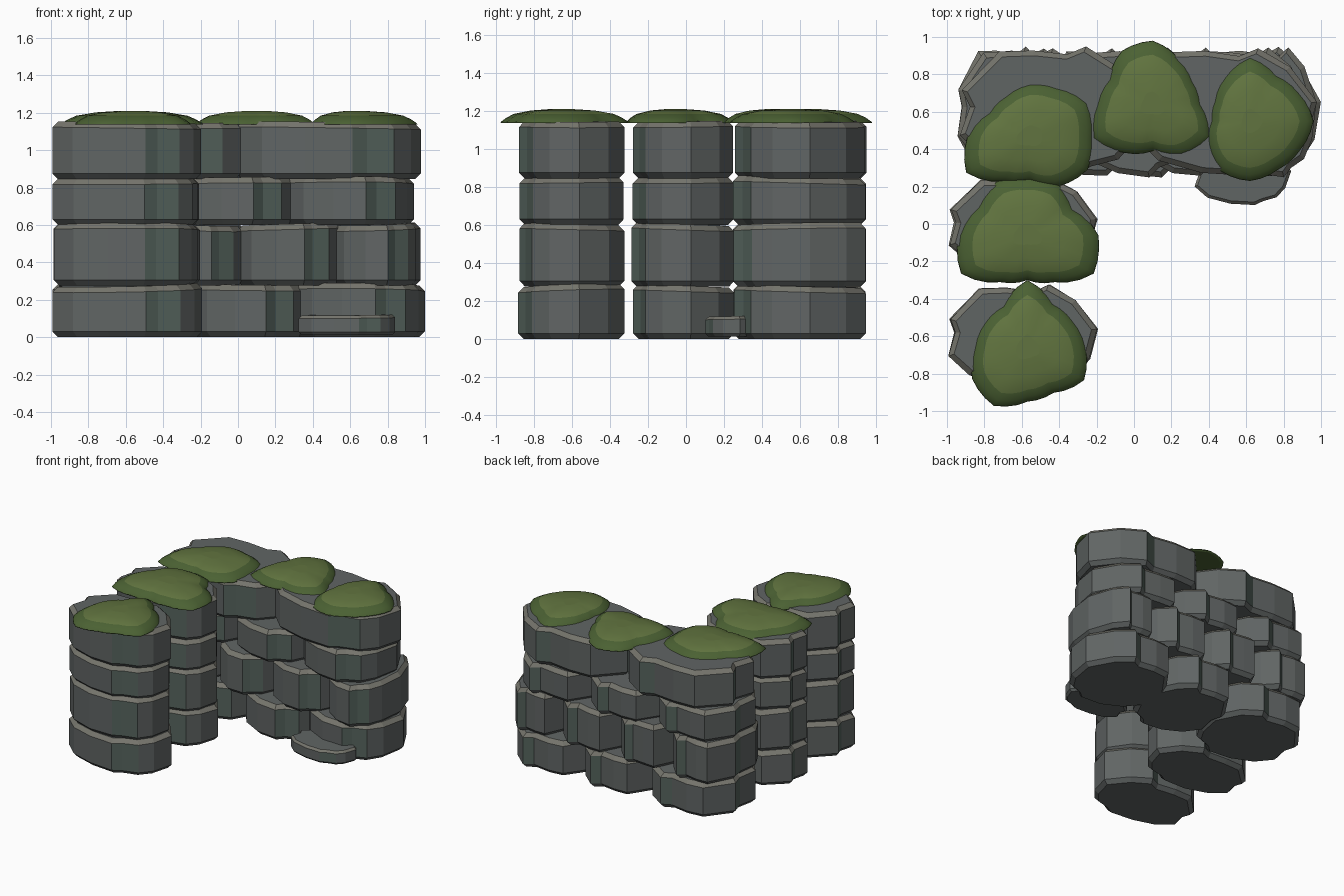
import bpy, bmesh, math, random

if "Cube" in bpy.data.objects:
    bpy.data.objects.remove(bpy.data.objects["Cube"])

random.seed(4)


def material(name, rgb):
    m = bpy.data.materials.new(name)
    m.diffuse_color = (*rgb, 1)
    m.use_nodes = True
    m.node_tree.nodes["Principled BSDF"].inputs["Base Color"].default_value = m.diffuse_color
    return m


STONE = material("stone", (0.118, 0.13, 0.128))
DAMP = material("damp_stone", (0.09, 0.125, 0.108))
WORN = material("worn_edge", (0.18, 0.178, 0.152))
MOSS = material("moss", (0.12, 0.175, 0.05))
MOSS_RIM = material("moss_rim", (0.07, 0.12, 0.033))

# Normalised plan of one rough stone, counter-clockwise from the left
PLAN = [(-1, -.37), (-.72, -.74), (-.25, -.96), (.26, -1), (.42, -.86), (.72, -.74),
        (.9, -.42), (1, .15), (.72, .70), (.36, .99), (.16, .87), (-.22, .93), (-.58, .92),
        (-.98, .34), (-.91, .08)]
DAMP_SIDES = {3, 4, 9, 13}


def loft(name, rings, mats, pick, cap_mats=(0, 0)):
    """Skin a stack of equal-length rings and cap both ends."""
    bm = bmesh.new()
    loops = [[bm.verts.new(p) for p in ring] for ring in rings]
    n = len(loops[0])
    for r in range(len(loops) - 1):
        for i in range(n):
            j = (i + 1) % n
            f = bm.faces.new((loops[r][i], loops[r][j], loops[r + 1][j], loops[r + 1][i]))
            f.material_index = pick(r, i)
    bm.faces.new(loops[0][::-1]).material_index = cap_mats[0]
    bm.faces.new(loops[-1]).material_index = cap_mats[1]
    bmesh.ops.recalc_face_normals(bm, faces=bm.faces)
    me = bpy.data.meshes.new(name)
    bm.to_mesh(me)
    bm.free()
    for m in mats:
        me.materials.append(m)
    ob = bpy.data.objects.new(name, me)
    bpy.context.collection.objects.link(ob)
    return ob


def stone(name, x0, x1, y0, y1, z0, z1, bevel=0.03, tilt=0.01):
    cx, cy, hx, hy = (x0 + x1) / 2, (y0 + y1) / 2, (x1 - x0) / 2, (y1 - y0) / 2
    plan = [(u * random.uniform(.975, 1.005), v * random.uniform(.97, 1.01)) for u, v in PLAN]
    tx, ty = random.uniform(-tilt, tilt), random.uniform(-tilt, tilt)
    rings = []
    for z, inset, top in ((z0, bevel, 0), (z0 + bevel, 0, 0), (z1 - bevel, 0, 1), (z1, bevel, 1)):
        rings.append([(cx + u * (hx - inset), cy + v * (hy - inset),
                       z + top * (tx * u + ty * v)) for u, v in plan])
    return loft(name, rings, [STONE, DAMP, WORN],
                lambda r, i: 2 if r == 2 else (1 if r == 1 and i in DAMP_SIDES else 0))


# Four courses: height range and the x spans of the back wall stones
COURSES = [
    (0.0, 0.28, [(-.95, -.19), (-.26, .39), (.29, 1.0)]),
    (0.275, 0.605, [(-.95, -.40), (-.47, .05), (-.01, .57), (.50, .98)]),
    (0.60, 0.85, [(-.95, -.26), (-.34, .33), (.25, .94)]),
    (0.845, 1.147, [(-.93, .06), (-.01, .98)]),
]
for c, (z0, z1, spans) in enumerate(COURSES, 1):
    for k, (a, b) in enumerate(spans, 1):
        stone(f"back_wall_stone_{c}_{k}", a, b, .25, .95, z0, z1)
    # Free-standing pillars on the left
    d = random.uniform(0, .02)
    stone(f"middle_pillar_stone_{c}", -1 + d, -.19 - d / 2, -.285, .258, z0, z1)
    stone(f"front_pillar_stone_{c}", -1 + d / 2, -.19 - d, -.882, -.322, z0, z1)

# Fallen slab at the foot of the wall
stone("fallen_slab", .32, .84, .10, .42, .012, .118, .016, .006)


def moss(name, cx, cy, radii):
    """Low lumpy dome with a thin drooping rim."""
    n, m = 36, len(radii)
    rad = []
    for i in range(n):
        t = i * m / n
        k, f = int(t), t - int(t)
        rad.append(radii[k % m] * (1 - f) + radii[(k + 1) % m] * f)
    profile = [(.9, 1.14), (1, 1.136), (.99, 1.143), (.9, 1.164), (.78, 1.184),
               (.5, 1.202), (.2, 1.209)]
    rings = [[(cx + s * rad[i] * math.cos(math.tau * i / n),
               cy + s * rad[i] * math.sin(math.tau * i / n), z) for i in range(n)]
             for s, z in profile]
    ob = loft(name, rings, [MOSS, MOSS_RIM], lambda r, i: 0 if r >= 4 else 1, (1, 0))
    for p in ob.data.polygons:
        p.use_smooth = len(p.vertices) == 4
    return ob


# Moss caps: radius every 30 degrees from +x
moss("moss_front_pillar", -.57, -.66, [.31, .28, .27, .36, .26, .27, .29, .34, .36, .29, .28, .35])
moss("moss_middle_pillar", -.57, -.06, [.38, .28, .32, .31, .33, .31, .37, .41, .29, .24, .29, .41])
moss("moss_corner", -.56, .47, [.34, .36, .30, .28, .25, .25, .33, .39, .28, .24, .31, .36])
moss("moss_wall_centre", .10, .64, [.26, .25, .28, .34, .33, .27, .30, .37, .30, .25, .32, .36])
moss("moss_wall_right", .62, .55, [.34, .30, .28, .34, .27, .22, .21, .26, .31, .32, .30, .31])
